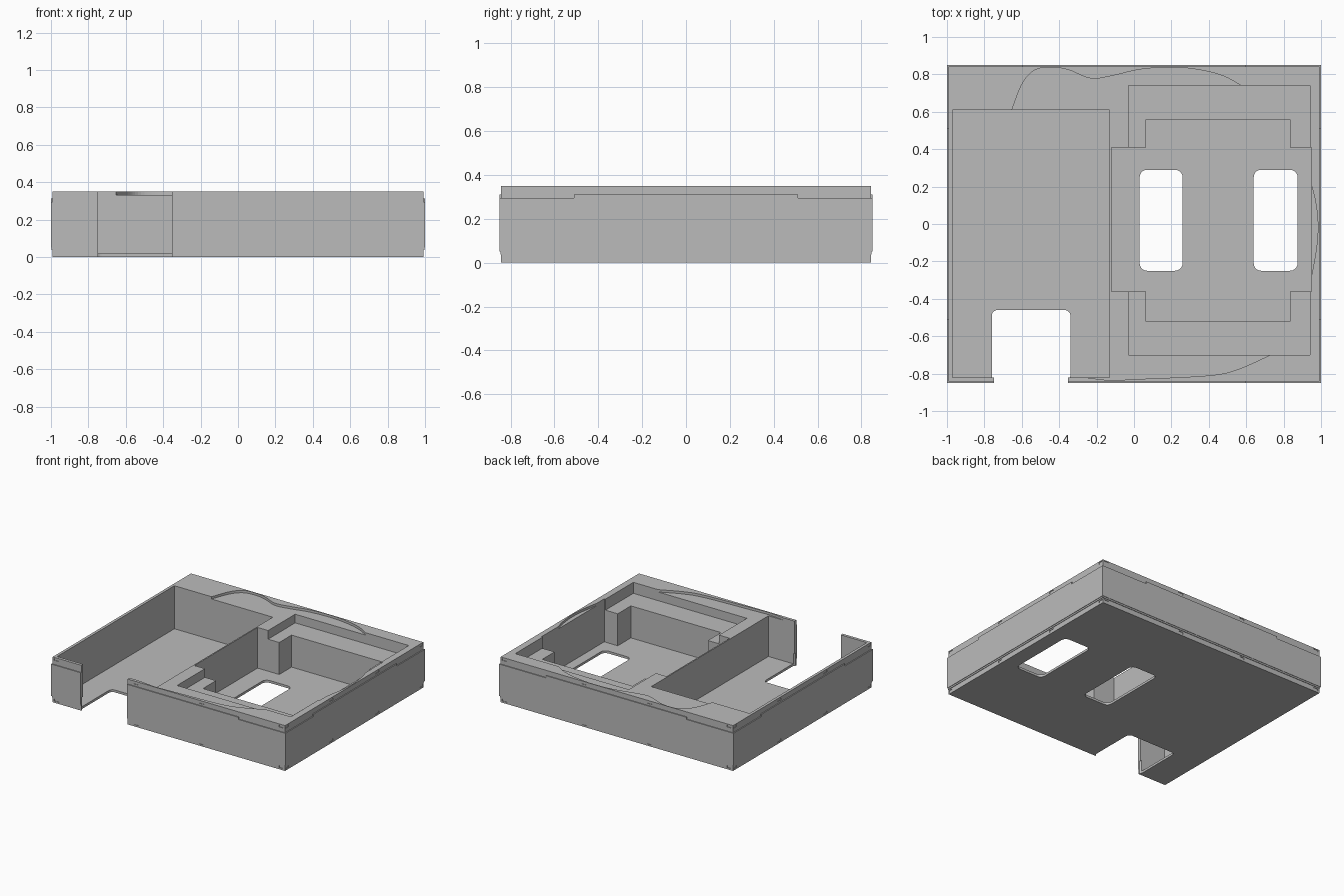
import bpy, bmesh, math
from mathutils import Vector

if "Cube" in bpy.data.objects:
    bpy.data.objects.remove(bpy.data.objects["Cube"])

grey = bpy.data.materials.new("plain_grey")
grey.use_nodes = True
grey.diffuse_color = (0.5, 0.5, 0.5, 1)
grey.node_tree.nodes["Principled BSDF"].inputs["Base Color"].default_value = grey.diffuse_color


def prism(name, outline, z0, z1):
    """Extrude a flat outline from z0 to z1."""
    bm = bmesh.new()
    face = bm.faces.new([bm.verts.new((x, y, z0)) for x, y in outline])
    top = bmesh.ops.extrude_face_region(bm, geom=[face])["geom"]
    moved = [v for v in top if isinstance(v, bmesh.types.BMVert)]
    bmesh.ops.translate(bm, verts=moved, vec=(0, 0, z1 - z0))
    bmesh.ops.recalc_face_normals(bm, faces=bm.faces[:])
    mesh = bpy.data.meshes.new(name)
    bm.to_mesh(mesh)
    bm.free()
    ob = bpy.data.objects.new(name, mesh)
    bpy.context.collection.objects.link(ob)
    mesh.materials.append(grey)
    return ob


def rect(x0, x1, y0, y1, r=0.0):
    """Rectangle outline, with rounded corners when r is set."""
    if not r:
        return [(x0, y0), (x1, y0), (x1, y1), (x0, y1)]
    pts = []
    centres = [(x1 - r, y1 - r), (x0 + r, y1 - r), (x0 + r, y0 + r), (x1 - r, y0 + r)]
    for q, (cx, cy) in enumerate(centres):
        for k in range(6):
            a = math.pi / 2 * (q + k / 5)
            pts.append((cx + r * math.cos(a), cy + r * math.sin(a)))
    return pts


def smooth_path(points, steps=5):
    """Catmull-Rom curve through the points."""
    p = [Vector(q) for q in points]
    p = [p[0] * 2 - p[1]] + p + [p[-1] * 2 - p[-2]]
    out = []
    for a, b, c, d in zip(p, p[1:], p[2:], p[3:]):
        for k in range(steps):
            t = k / steps
            out.append((2 * b + (c - a) * t + (2 * a - 5 * b + 4 * c - d) * t ** 2
                        + (3 * b - a - 3 * c + d) * t ** 3) / 2)
    return [tuple(v) for v in out] + [tuple(points[-1])]


def combine(body, other, operation):
    """Apply a boolean and discard the helper."""
    other.hide_render = True
    mod = body.modifiers.new("cut", 'BOOLEAN')
    mod.operation, mod.object, mod.solver = operation, other, 'EXACT'
    bpy.context.view_layer.objects.active = body
    bpy.ops.object.modifier_apply(modifier=mod.name)
    bpy.data.objects.remove(other)


H, FLOOR, LEDGE, SHELF = 0.35, 0.018, 0.265, 0.332

# Main block with slightly inset rims, then the outer band and its raised panels
tray = prism("tray_body", rect(-0.992, 0.992, -0.843, 0.843), 0, H)
for outline, z0, z1 in [
    (rect(-0.996, 0.996, -0.847, 0.847), 0.038, 0.2),
    (rect(-1, 1, -0.85, 0.85), 0.05, 0.295),
    (rect(-0.6, 0.6, -0.85, 0.85), 0.1, 0.312),
    (rect(-1, 1, -0.51, 0.51), 0.15, 0.312),
]:
    combine(tray, prism("band", outline, z0, z1), 'UNION')

# Lowered top surface, bounded by wavy edges
back_wave = smooth_path([
    (-0.655, 0.605), (-0.6, 0.745), (-0.535, 0.82), (-0.445, 0.838), (-0.35, 0.824),
    (-0.23, 0.778), (-0.11, 0.794), (0.03, 0.826), (0.2, 0.838), (0.35, 0.824),
    (0.48, 0.79), (0.59, 0.73)])
right_arc = smooth_path([(0.945, 0.22), (0.97, 0.12), (0.983, 0), (0.975, -0.13), (0.945, -0.3)])
front_wave = smooth_path([(0.74, -0.695), (0.56, -0.775), (0.4, -0.81), (0, -0.83),
                          (-0.13, -0.835), (-0.3, -0.815)])
shelf = back_wave + [(0.7, 0.6), (0.9, 0.3)] + right_arc + [(0.9, -0.4), (0.74, -0.6)]
shelf += front_wave + [(-0.3, 0.4), (-0.655, 0.4)]

# Pockets, side bays, floor openings and the front doorway
cuts = [
    (shelf, SHELF, 1),
    (rect(-0.97, -0.13, -0.82, 0.61), FLOOR, 1.1),
    (rect(-0.03, 0.94, -0.70, 0.74), LEDGE, 1.2),
    (rect(0.065, 0.835, -0.52, 0.56), FLOOR, 1.3),
    (rect(-0.12, 0.95, -0.36, 0.41), FLOOR, 1.4),
    (rect(0.03, 0.26, -0.25, 0.29, 0.04), -0.1, 0.1),
    (rect(0.64, 0.875, -0.25, 0.29, 0.04), -0.1, 0.1),
    (rect(-0.76, -0.34, -0.84, -0.46, 0.03), -0.1, 0.1),
    (rect(-0.748, -0.352, -1, -0.79), -0.2, 1.5),
]
for outline, z0, z1 in cuts:
    combine(tray, prism("cutter", outline, z0, z1), 'DIFFERENCE')

# Small clip slots along both rims
for z in (0.013, 0.327):
    for s in (-1, 1):
        for c in (-0.82, -0.28, 0.28, 0.82):
            slot = rect(s * 0.988, s * 1.1, c - 0.02, c + 0.02)
            combine(tray, prism("slot", slot, z, z + 0.015), 'DIFFERENCE')
        for c in (-0.96, -0.28, 0.28, 0.96):
            slot = rect(c - 0.02, c + 0.02, s * 0.839, s * 1.1)
            combine(tray, prism("slot", slot, z, z + 0.015), 'DIFFERENCE')
